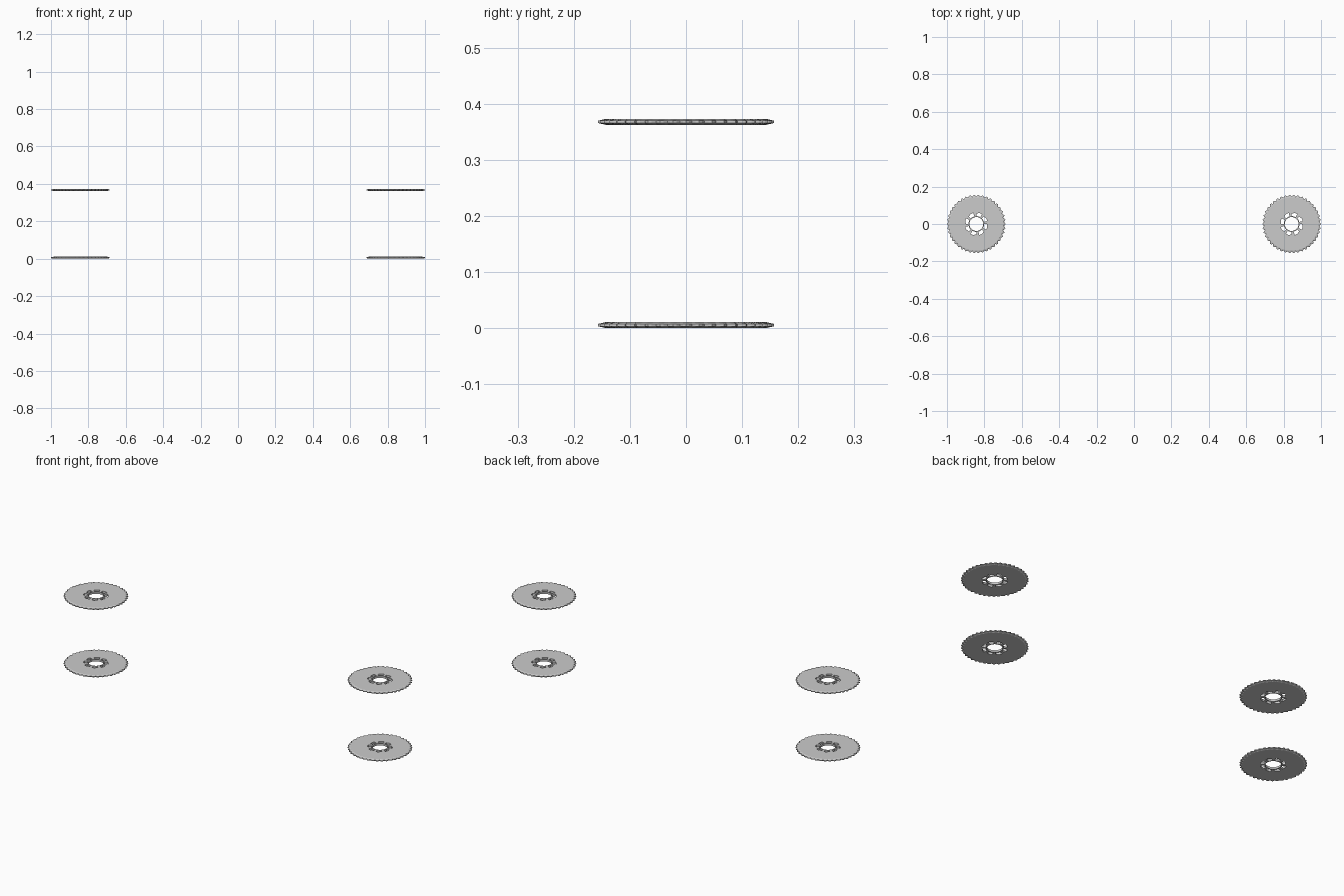
import bpy, bmesh
from math import sin, cos, tau

if "Cube" in bpy.data.objects:
    bpy.data.objects.remove(bpy.data.objects["Cube"])

TEETH, SLOTS, STEPS = 42, 8, 4
N = TEETH * STEPS
THICK = 0.0107
TIP = [0.157, 0.1535, 0.147, 0.1535]      # one tooth outline


def sprocket(name, x, z):
    bm = bmesh.new()
    layers = []
    for side in (-1, 1):
        rings = []
        for k in range(5):
            ring = []
            for i in range(N):
                r = (0.037, 0.042, 0.061, 0.143, TIP[i % STEPS])[k]
                if k == 2:                 # scalloped outer edge of the slots
                    r -= 0.005 * abs(cos(i / N * tau * SLOTS / 2)) ** 3
                half = THICK / 2 * (0.4 if k == 4 else 1)
                a = tau * i / N
                ring.append(bm.verts.new((r * cos(a), r * sin(a), THICK / 2 + side * half)))
            rings.append(ring)
        layers.append(rings)
    low, high = layers

    # plate faces, leaving the slots around the hub open
    per = N // SLOTS

    def solid(k, i):
        return k != 1 or i % per < 7

    for k in range(4):
        for i in range(N):
            j = (i + 1) % N
            if not solid(k, i):
                continue
            for L, flip in ((high, False), (low, True)):
                f = [L[k][i], L[k + 1][i], L[k + 1][j], L[k][j]]
                bm.faces.new(f[::-1] if flip else f)
    # walls along every open edge
    pair = {l: h for lr, hr in zip(low, high) for l, h in zip(lr, hr)}
    for e in [e for e in bm.edges if e.is_boundary and e.verts[0] in pair]:
        a, b = e.verts
        bm.faces.new((a, b, pair[b], pair[a]))
    bmesh.ops.recalc_face_normals(bm, faces=bm.faces)
    me = bpy.data.meshes.new(name)
    bm.to_mesh(me)
    bm.free()
    ob = bpy.data.objects.new(name, me)
    ob.location = (x, 0, z)
    bpy.context.collection.objects.link(ob)


# two stacked toothed discs on each side
for label, x in (("left", -0.843), ("right", 0.843)):
    for level, z in (("lower", 0.0), ("upper", 0.3622)):
        sprocket(f"{level}_{label}_sprocket", x, z)
